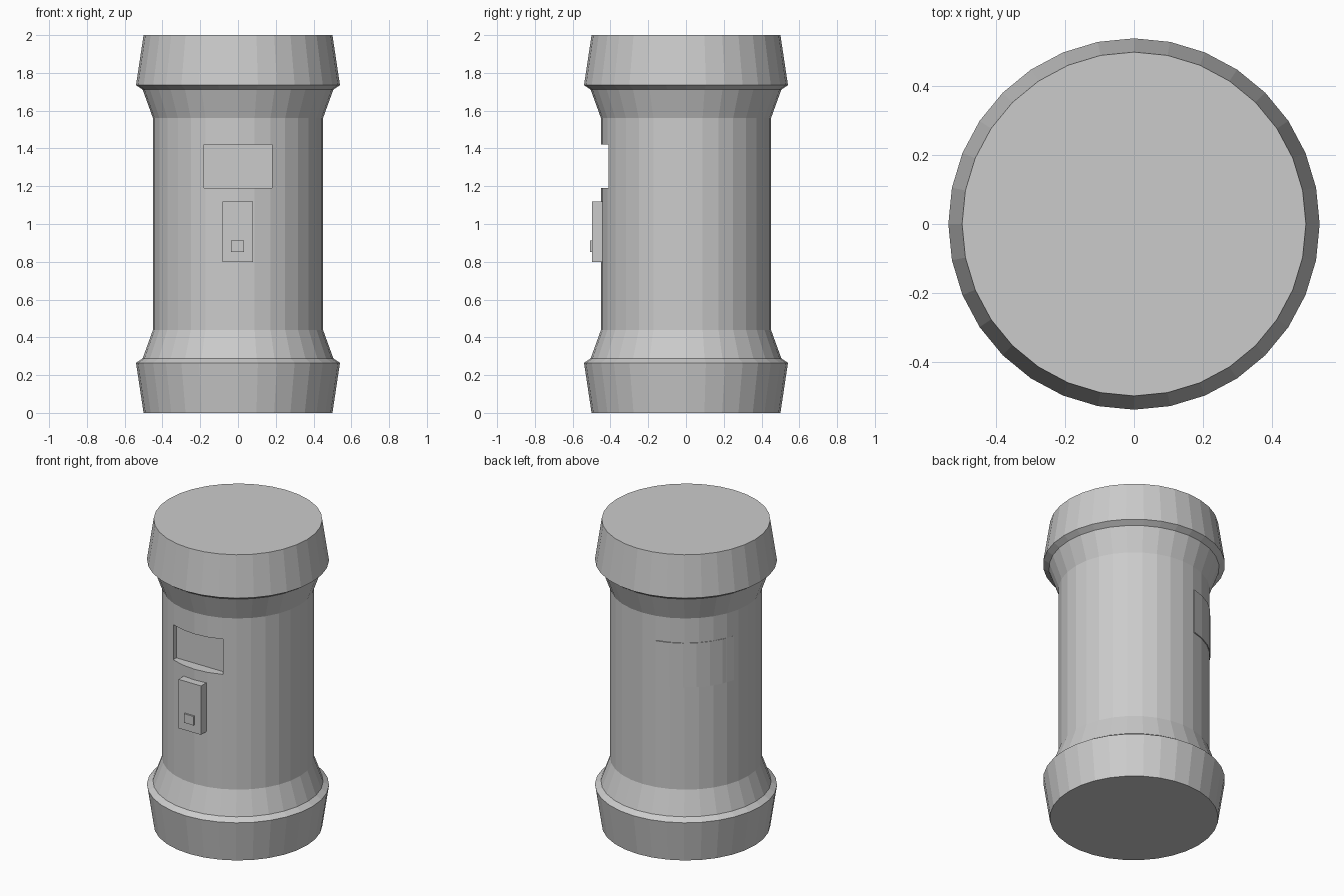
import bpy, bmesh, math

if "Cube" in bpy.data.objects:
    bpy.data.objects.remove(bpy.data.objects["Cube"])

SIDES = 32


def make_object(name, bm):
    bmesh.ops.recalc_face_normals(bm, faces=bm.faces[:])
    mesh = bpy.data.meshes.new(name)
    bm.to_mesh(mesh)
    bm.free()
    obj = bpy.data.objects.new(name, mesh)
    bpy.context.collection.objects.link(obj)
    return obj


def lathe(name, profile):
    bm = bmesh.new()
    rings = []
    for r, z in profile:
        rings.append([bm.verts.new((r * math.cos(2 * math.pi * i / SIDES),
                                    r * math.sin(2 * math.pi * i / SIDES), z))
                      for i in range(SIDES)])
    for a, b in zip(rings, rings[1:]):
        for i in range(SIDES):
            j = (i + 1) % SIDES
            bm.faces.new((a[i], a[j], b[j], b[i]))
    bm.faces.new(rings[0])
    bm.faces.new(rings[-1])
    return make_object(name, bm)


def box(name, x, y, z):
    bm = bmesh.new()
    bmesh.ops.create_cube(bm, size=1)
    for v in bm.verts:
        v.co = [lo + (c + 0.5) * (hi - lo) for c, (lo, hi) in zip(v.co, (x, y, z))]
    return make_object(name, bm)


def curved_panel(name, start, end, r_start, r_end, z0, z1, steps=6):
    bm = bmesh.new()
    rows = []
    for i in range(steps + 1):
        t = i / steps
        a = math.radians(start + (end - start) * t)
        outer = r_start + (r_end - r_start) * t
        rows.append([bm.verts.new((r * math.cos(a), r * math.sin(a), z))
                     for r, z in ((0.435, z0), (outer, z0), (outer, z1), (0.435, z1))])
    for a, b in zip(rows, rows[1:]):
        for k in range(4):
            m = (k + 1) % 4
            bm.faces.new((a[k], a[m], b[m], b[k]))
    bm.faces.new(rows[0])
    bm.faces.new(rows[-1])
    return make_object(name, bm)


# Column with flared collar at each end, mirrored about mid height
half = [(0.50, 0.0), (0.54, 0.265), (0.505, 0.288), (0.45, 0.44)]
body = lathe("column_body", half + [(r, 2 - z) for r, z in reversed(half)])

# Display recess cut into the front
cutter = box("recess_cutter", (-0.18, 0.18), (-0.60, -0.38), (1.19, 1.42))
cutter.hide_render = True
cutter.hide_set(True)
cut = body.modifiers.new("recess", 'BOOLEAN')
cut.operation = 'DIFFERENCE'
cut.solver = 'EXACT'
cut.object = cutter

# Control box and button below the recess
box("control_box", (-0.083, 0.08), (-0.497, -0.43), (0.80, 1.12))
box("control_button", (-0.036, 0.033), (-0.508, -0.48), (0.853, 0.912))

# Thin curved plate on the back left
curved_panel("back_plate", 102, 164, 0.457, 0.451, 1.11, 1.40)
